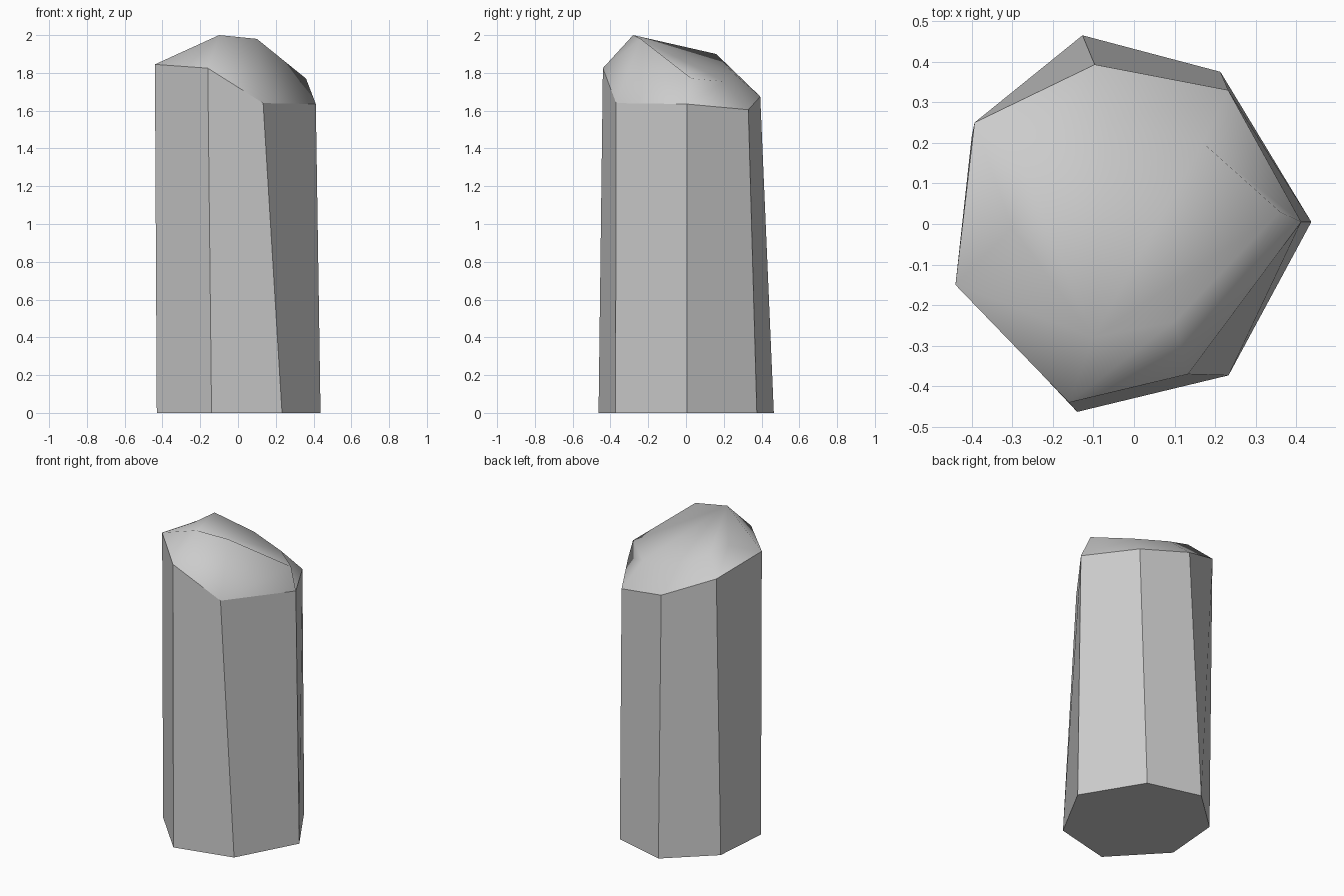
import bpy, bmesh

if "Cube" in bpy.data.objects:
    bpy.data.objects.remove(bpy.data.objects["Cube"])

# Seven-sided outlines, counter-clockwise from +x
base = [(.437, .005, 0), (.213, .375, 0), (-.127, .465, 0), (-.40, .215, 0),
        (-.43, -.155, 0), (-.14, -.463, 0), (.233, -.373, 0)]
rim = [(.412, .005, 1.635), (.232, .33, 1.605), (-.097, .393, 1.675), (-.393, .25, 1.805),
       (-.44, -.15, 1.845), (-.16, -.44, 1.825), (.133, -.37, 1.64)]
crown = [(.36, .03, 1.77), (.17, .20, 1.755), (-.06, .25, 1.80), (-.28, .16, 1.90),
         (-.30, -.01, 1.90), (-.10, -.28, 2.0), (.10, -.24, 1.98)]

bm = bmesh.new()
rings = [[bm.verts.new(p) for p in ring] for ring in (base, rim, crown)]


def bridge(lower, upper, smooth):
    n = len(lower)
    for i in range(n):
        j = (i + 1) % n
        bm.faces.new((lower[i], lower[j], upper[j], upper[i])).smooth = smooth


# Flat shaft and underside
bm.faces.new(rings[0][::-1])
bridge(rings[0], rings[1], False)

# Smooth irregular tip, fanned from its highest point
bridge(rings[1], rings[2], True)
top = rings[2]
peak = 5
for k in range(1, 6):
    a, b = top[(peak + k) % 7], top[(peak + k + 1) % 7]
    bm.faces.new((top[peak], a, b)).smooth = True

# Keep the rim and shaft edges crisp
for e in bm.edges:
    if any(not f.smooth for f in e.link_faces):
        e.smooth = False

mesh = bpy.data.meshes.new("crystal_column")
bm.to_mesh(mesh)
bm.free()
bpy.context.collection.objects.link(bpy.data.objects.new("crystal_column", mesh))
